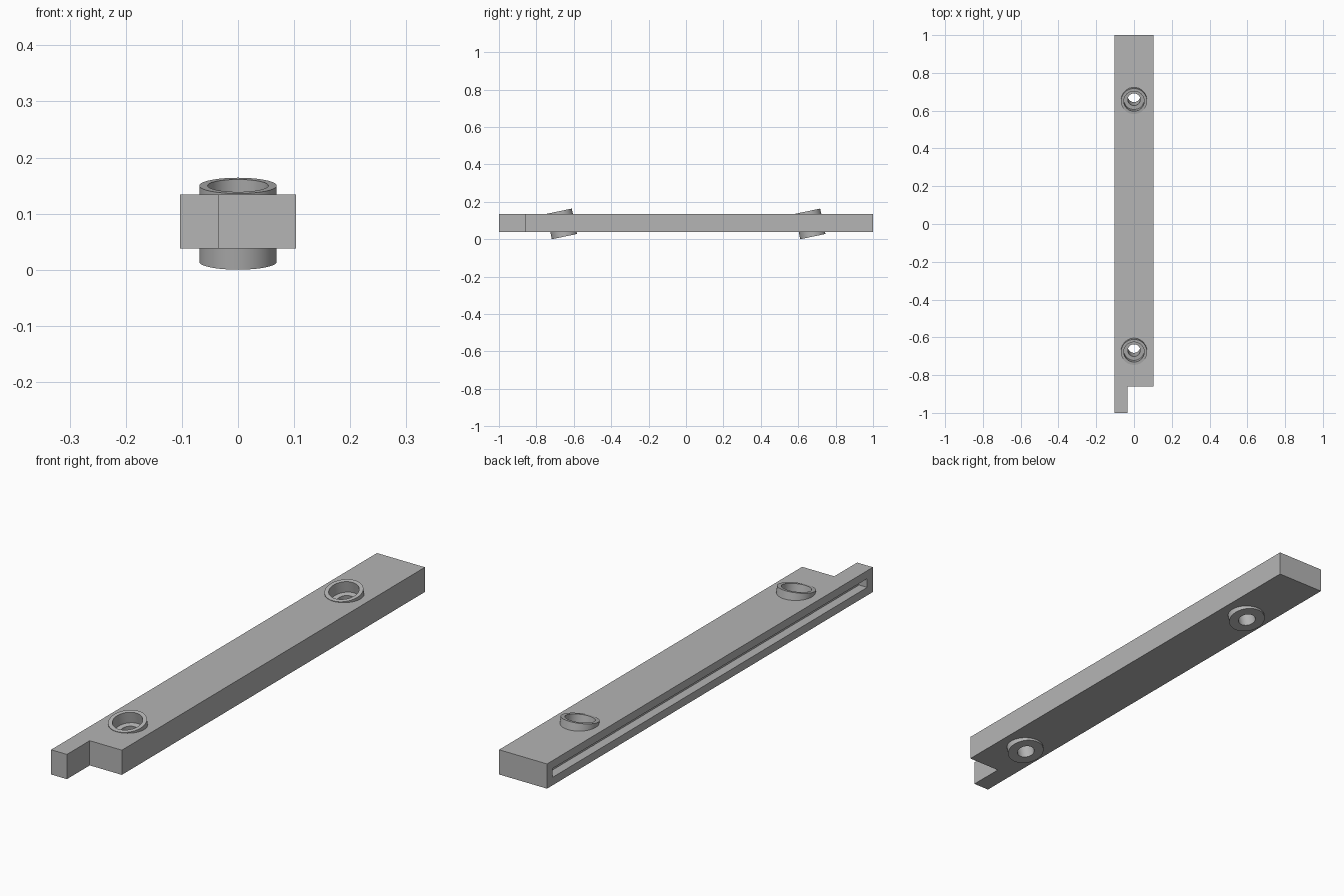
import bpy, bmesh, math
from mathutils import Matrix, Vector

cube = bpy.data.objects.get("Cube")
if cube:
    bpy.data.objects.remove(cube, do_unlink=True)

grey = bpy.data.materials.new("plain_grey")
grey.use_nodes = True
grey.diffuse_color = (0.46, 0.46, 0.46, 1)
grey.node_tree.nodes["Principled BSDF"].inputs["Base Color"].default_value = grey.diffuse_color

HALF_W, Z0, Z1 = 0.103, 0.038, 0.134
TILT = math.radians(11.8)
OUTER, BORE, HOLE = 0.069, 0.054, 0.033
HALF_LEN, BORE_DEPTH = 0.0693, 0.045


def finish(name, bm):
    bmesh.ops.recalc_face_normals(bm, faces=bm.faces)
    mesh = bpy.data.meshes.new(name)
    bm.to_mesh(mesh)
    bm.free()
    mesh.materials.append(grey)
    obj = bpy.data.objects.new(name, mesh)
    bpy.context.collection.objects.link(obj)
    return obj


def activate(obj):
    bpy.ops.object.select_all(action='DESELECT')
    obj.select_set(True)
    bpy.context.view_layer.objects.active = obj


def cut(target, cutter):
    mod = target.modifiers.new("cut", 'BOOLEAN')
    mod.operation, mod.solver, mod.object = 'DIFFERENCE', 'EXACT', cutter
    activate(target)
    bpy.ops.object.modifier_apply(modifier=mod.name)
    bpy.data.objects.remove(cutter, do_unlink=True)


def boss_matrix(y):
    return Matrix.Translation((0, y, 0.082)) @ Matrix.Rotation(TILT, 4, 'X')


# Bar with a narrow tab at the front end
bm = bmesh.new()
outline = [(-HALF_W, -1), (-0.035, -1), (-0.035, -0.86), (HALF_W, -0.86), (HALF_W, 1), (-HALF_W, 1)]
face = bm.faces.new([bm.verts.new((x, y, Z0)) for x, y in outline])
top = bmesh.ops.extrude_face_region(bm, geom=[face])["geom"]
bmesh.ops.translate(bm, vec=(0, 0, Z1 - Z0), verts=[v for v in top if isinstance(v, bmesh.types.BMVert)])
bar = finish("bar", bm)

# Long slot in one side
bm = bmesh.new()
slot_size = Matrix.Diagonal((0.07, 1.93, 0.034, 1))
bmesh.ops.create_cube(bm, size=1, matrix=Matrix.Translation((-HALF_W, 0, (Z0 + Z1) / 2)) @ slot_size)
cut(bar, finish("slot_cutter", bm))

for label, y in (("front", -0.664), ("back", 0.664)):
    # Opening in the bar, hidden inside the collar wall
    bm = bmesh.new()
    bmesh.ops.create_cone(bm, cap_ends=True, segments=48, radius1=0.06, radius2=0.06,
                          depth=0.3, matrix=boss_matrix(y))
    cut(bar, finish("hole_cutter", bm))

    # Tilted collar with a counterbored hole
    bm = bmesh.new()
    shelf = HALF_LEN - BORE_DEPTH
    profile = [(HOLE, -HALF_LEN), (OUTER, -HALF_LEN), (OUTER, HALF_LEN),
               (BORE, HALF_LEN), (BORE, shelf), (HOLE, shelf)]
    verts = [bm.verts.new((r, 0, z)) for r, z in profile]
    edges = [bm.edges.new((verts[i - 1], verts[i])) for i in range(len(verts))]
    bmesh.ops.spin(bm, geom=verts + edges, cent=Vector(), axis=(0, 0, 1), angle=math.tau, steps=64)
    bmesh.ops.remove_doubles(bm, verts=bm.verts, dist=0.0001)
    bm.transform(boss_matrix(y))
    collar = finish(label + "_collar", bm)
    activate(collar)
    bpy.ops.object.shade_smooth_by_angle(angle=math.radians(30))
